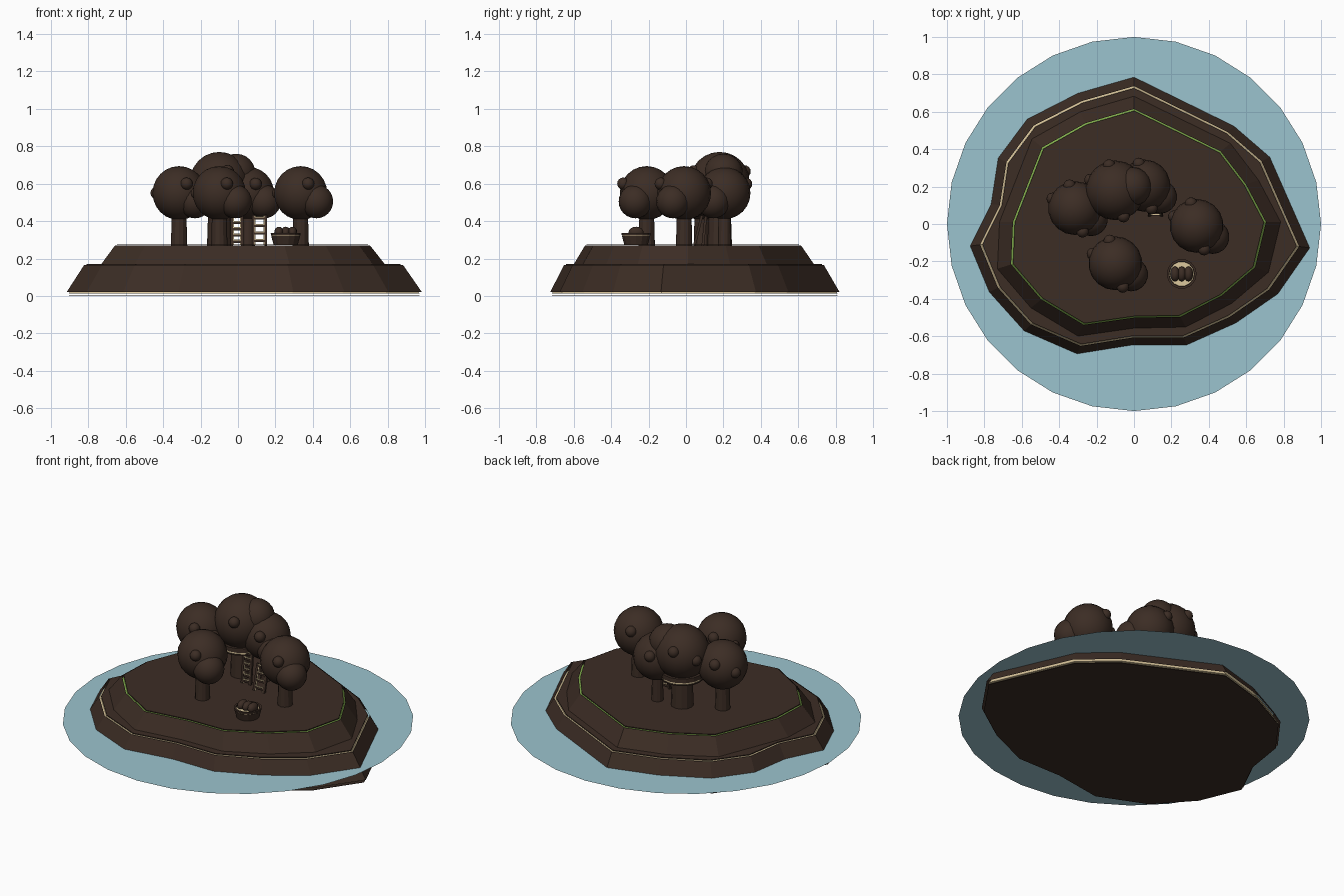
import bpy, bmesh, math
from mathutils import Vector

if "Cube" in bpy.data.objects:
    bpy.data.objects.remove(bpy.data.objects["Cube"])


def mat(name, rgb):
    m = bpy.data.materials.new(name)
    m.diffuse_color = (*rgb, 1)
    m.use_nodes = True
    m.node_tree.nodes["Principled BSDF"].inputs["Base Color"].default_value = m.diffuse_color
    return m


BROWN = mat("dark brown", (0.045, 0.026, 0.018))
SAND = mat("sand", (0.72, 0.58, 0.34))
GRASS = mat("grass green", (0.24, 0.45, 0.08))
WATER = mat("water blue", (0.33, 0.55, 0.62))


def finish(name, bm, material, smooth=False):
    me = bpy.data.meshes.new(name)
    bm.to_mesh(me)
    bm.free()
    me.materials.append(material)
    ob = bpy.data.objects.new(name, me)
    bpy.context.collection.objects.link(ob)
    if smooth:
        for p in me.polygons:
            p.use_smooth = True
    return ob


def loft(name, outline, rings, material, bottom=True, top=True):
    """Stack scaled copies of an outline; rings are (scale, z)."""
    bm = bmesh.new()
    loops = [[bm.verts.new((x * s, y * s, z)) for x, y in outline] for s, z in rings]
    n = len(outline)
    for a, b in zip(loops, loops[1:]):
        for i in range(n):
            j = (i + 1) % n
            bm.faces.new((a[i], a[j], b[j], b[i]))
    if bottom:
        bm.faces.new(loops[0][::-1])
    if top:
        bm.faces.new(loops[-1])
    return finish(name, bm, material)


def circle(n, phase=0.0):
    return [(math.cos(phase + 2 * math.pi * i / n), math.sin(phase + 2 * math.pi * i / n))
            for i in range(n)]


def cone(name, loc, rings, material, n=12):
    ob = loft(name, circle(n), rings, material)
    ob.location = (loc[0], loc[1], 0)
    return ob


def ball(name, loc, r, material=BROWN, seg=18, scale=(1, 1, 1)):
    bm = bmesh.new()
    bmesh.ops.create_uvsphere(bm, u_segments=seg, v_segments=seg * 2 // 3, radius=r)
    ob = finish(name, bm, material, True)
    ob.location = loc
    ob.scale = scale
    return ob


def bar(name, a, b, t, material):
    """Square bar from a to b."""
    a, b = Vector(a), Vector(b)
    bm = bmesh.new()
    bmesh.ops.create_cube(bm, size=1)
    ob = finish(name, bm, material)
    ob.location = (a + b) / 2
    ob.rotation_euler = (b - a).to_track_quat('Z', 'Y').to_euler()
    ob.scale = (t, t, (b - a).length)
    return ob


# island outlines, clockwise in plan from the back point
beach = [(0, .786), (.535, .524), (.727, .358), (.941, -.128), (.77, -.374), (.545, -.53),
         (.283, -.647), (-.005, -.647), (-.305, -.695), (-.588, -.572), (-.775, -.364),
         (-.877, -.118), (-.765, .107), (-.727, .353), (-.572, .561), (-.30, .70)][::-1]
lawn = [(0, .61), (.46, .385), (.594, .21), (.70, .01), (.642, -.23), (.465, -.38),
        (.246, -.492), (0, -.497), (-.267, -.535), (-.492, -.40), (-.652, -.214),
        (-.642, .01), (-.56, .22), (-.487, .406), (-.257, .535)][::-1]

# sea disc, with a hole under the island
bm = bmesh.new()
sea = [bm.verts.new((x, y, .083)) for x, y in circle(28, math.pi / 2)]
shore = [bm.verts.new((x * .98, y * .98, .083)) for x, y in beach]
edges = [bm.edges.new((lp[i], lp[(i + 1) % len(lp)])) for lp in (sea, shore) for i in range(len(lp))]
bmesh.ops.triangle_fill(bm, use_beauty=True, use_dissolve=False, edges=edges, normal=(0, 0, 1))
for f in bm.faces:
    f.normal_update()
    if f.normal.z < 0:
        f.normal_flip()
finish("sea", bm, WATER)

# beach: sand body showing in the gaps between dark side band and dark plates
loft("beach_body", beach, [(1.031, .013), (.924, .158)], SAND)
loft("beach_side", beach, [(1.045, .02), (.938, .165)], BROWN, False, False)
loft("beach_top", beach, [(.924, .166), (.924, .171)], BROWN)
loft("beach_bottom", beach, [(1.031, 0), (1.031, .003)], BROWN)
# lawn, same construction
loft("lawn_body", lawn, [(1.12, .15), (.992, .263)], GRASS)
loft("lawn_side", lawn, [(1.155, .14), (1.008, .27)], BROWN, False, False)
loft("lawn_top", lawn, [(.992, .271), (.992, .276)], BROWN)


# trees: tapered trunk, main crown, side crown, small fruit bumps
def tree(name, x, y, z=.55, k=1.0, trunk=.044, side=(.085, -.06, -.045), side_r=.09):
    cone(name + "_trunk", (x, y), [(trunk, .26), (trunk * .85, z - .05)], BROWN)
    c = Vector((x, y, z))
    ball(name + "_crown", c, .144 * k)
    ball(name + "_side_crown", c + Vector(side), side_r)
    for i, o in enumerate([(.04, -.125, .05), (-.12, .05, 0), (-.03, .12, .05)]):
        ball(f"{name}_fruit_{i}", c + Vector(o) * k, .033, seg=12)


tree("left_tree", -.315, .085)
tree("front_tree", -.10, -.21)
tree("right_tree", .335, -.01)
tree("back_tree", .055, .205, .55, .97, .035)
tree("big_tree", -.10, .18, .61, 1.11, .066, (.09, .02, .045), .105)

# round platform under the big crown
cone("platform_rim", (-.10, .18), [(.119, .455), (.119, .485)], SAND, 16)
cone("platform_bottom", (-.10, .18), [(.124, .448), (.124, .455)], BROWN, 16)
cone("platform_side", (-.10, .18), [(.124, .466), (.124, .492)], BROWN, 16)


# ladders
def ladder(name, x, w, y0, y1, z1, rungs):
    for s in (-1, 1):
        bar(f"{name}_rail_{s}", (x + s * w, y0, .27), (x + s * w, y1, z1), .014, BROWN)
        bar(f"{name}_rail_face_{s}", (x + s * (w - .008), y0, .272),
            (x + s * (w - .008), y1, z1), .007, SAND)
    for i in range(rungs):
        t = (i + .6) / rungs
        y, z = y0 + (y1 - y0) * t, .27 + (z1 - .27) * t
        bar(f"{name}_rung_{i}", (x - w, y, z), (x + w, y, z), .012, BROWN)
        bar(f"{name}_rung_face_{i}", (x - w, y, z + .007), (x + w, y, z + .007), .007, SAND)


ladder("tall_ladder", -.005, .028, .09, .11, .47, 6)
ladder("short_ladder", .115, .034, .045, .085, .43, 4)

# basket with light rim and three loaves
B = (.255, -.267)
cone("basket_body", B, [(.064, .272), (.078, .322)], BROWN, 14)
cone("basket_gap", B, [(.075, .32), (.076, .327)], SAND, 14)
loft("basket_rim", circle(14), [(.079, .325), (.080, .336), (.068, .336), (.066, .326)],
     BROWN, False, True).location = (*B, 0)
for i in (-1, 0, 1):
    ball(f"loaf_{i}", (B[0] + i * .036, B[1], .34), .03, BROWN, 12, (.85, 1.35, 1))
